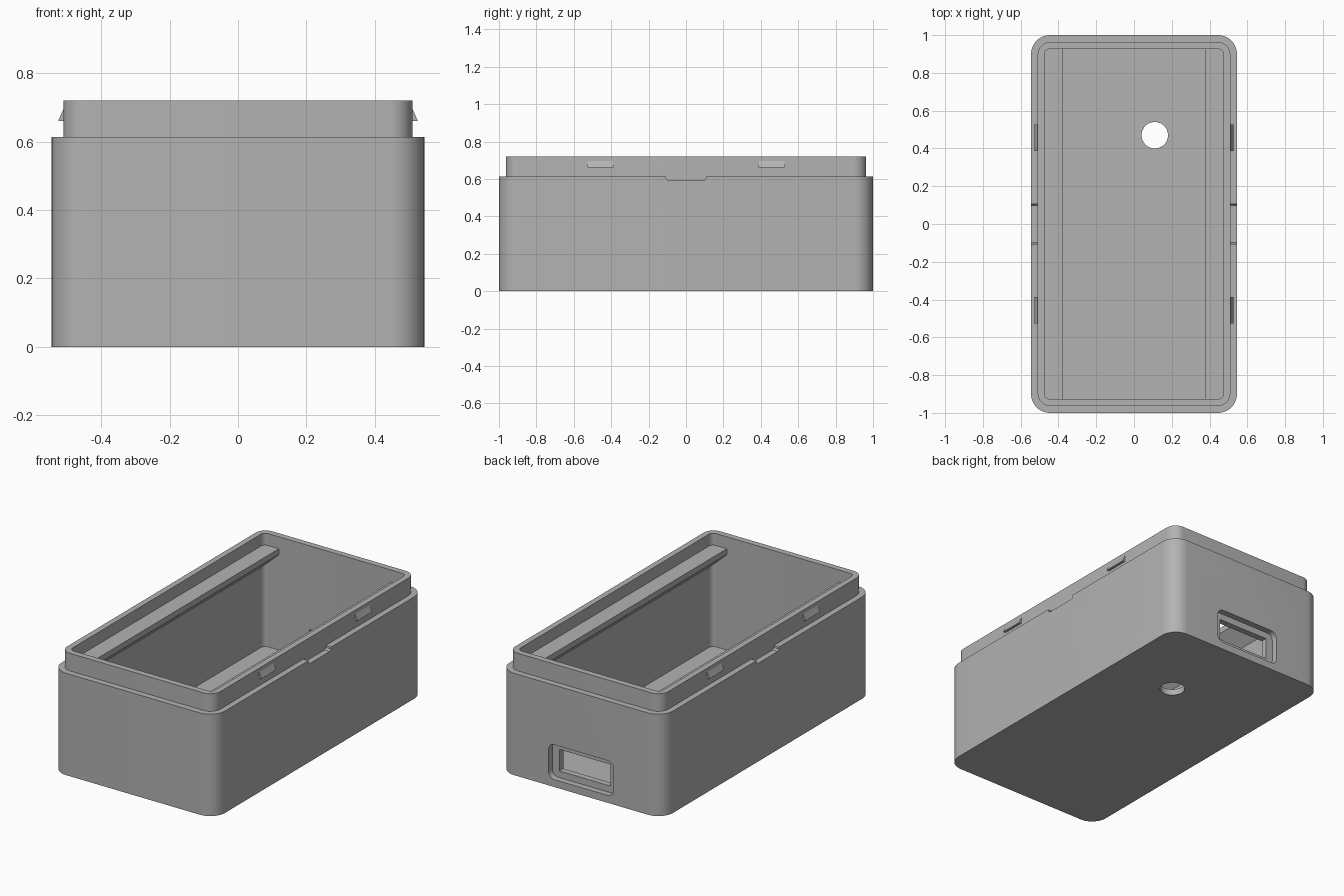
import bpy, bmesh, math

cube = bpy.data.objects.get("Cube")
if cube:
    bpy.data.objects.remove(cube, do_unlink=True)

GREY = (0.45, 0.45, 0.45, 1)
mat = bpy.data.materials.new("plain grey plastic")
mat.use_nodes = True
mat.diffuse_color = GREY
mat.node_tree.nodes["Principled BSDF"].inputs["Base Color"].default_value = GREY


def rounded_rect(hx, hy, r, seg=10):
    """Counter-clockwise outline of a rectangle with round corners."""
    pts = []
    for i, (sx, sy) in enumerate([(1, 1), (-1, 1), (-1, -1), (1, -1)]):
        for k in range(seg + 1):
            a = math.pi / 2 * (i + k / seg)
            pts.append((sx * (hx - r) + r * math.cos(a), sy * (hy - r) + r * math.sin(a)))
    return pts


def loft(name, rings):
    """Closed solid through matching rings of 3D points."""
    bm = bmesh.new()
    loops = [[bm.verts.new(p) for p in ring] for ring in rings]
    n = len(loops[0])
    for a, b in zip(loops, loops[1:]):
        for i in range(n):
            j = (i + 1) % n
            bm.faces.new((a[i], a[j], b[j], b[i]))
    bm.faces.new(loops[0][::-1])
    bm.faces.new(loops[-1])
    bmesh.ops.recalc_face_normals(bm, faces=bm.faces)
    mesh = bpy.data.meshes.new(name)
    bm.to_mesh(mesh)
    bm.free()
    mesh.materials.append(mat)
    ob = bpy.data.objects.new(name, mesh)
    bpy.context.collection.objects.link(ob)
    return ob


def extrude_y(name, profile, y0, y1):
    """Extrude an (x, z) profile along y."""
    return loft(name, [[(x, y, z) for x, z in profile] for y in (y0, y1)])


def cut(target, cutter):
    """Subtract the cutter, then discard it."""
    cutter.hide_render = True
    mod = target.modifiers.new("cut", 'BOOLEAN')
    mod.operation = 'DIFFERENCE'
    mod.solver = 'EXACT'
    mod.object = cutter
    bpy.ops.object.select_all(action='DESELECT')
    bpy.context.view_layer.objects.active = target
    target.select_set(True)
    bpy.ops.object.modifier_apply(modifier=mod.name)
    bpy.data.objects.remove(cutter, do_unlink=True)


# Box shell: outer wall, shoulder, raised lip, then down the inside to the floor
SHOULDER, RIM, FLOOR = 0.614, 0.72, 0.037
outer, lip, inner = (0.545, 1.0, 0.1), (0.51, 0.963, 0.066), (0.475, 0.926, 0.03)
levels = [(outer, 0), (outer, SHOULDER), (lip, SHOULDER),
          (lip, RIM), (inner, RIM), (inner, FLOOR)]
box = loft("box_shell", [[(x, y, z) for x, y in rounded_rect(*size)] for size, z in levels])

# Socket in the back wall: rounded outer recess and a smaller through slot
ZC = 0.15
recess = [(x, z + ZC) for x, z in rounded_rect(0.217, 0.105, 0.04, 6)]
cut(box, extrude_y("recess_cutter", recess, 0.963, 1.1))
slot = [(sx * 0.17, ZC + sz * 0.065) for sx, sz in [(-1, -1), (1, -1), (1, 1), (-1, 1)]]
cut(box, extrude_y("slot_cutter", slot, 0.85, 1.05))

# Round hole through the floor
circle = [(0.11 + 0.07 * math.cos(math.tau * i / 48), 0.47 + 0.07 * math.sin(math.tau * i / 48))
          for i in range(48)]
cut(box, loft("hole_cutter", [[(x, y, z) for x, y in circle] for z in (-0.1, 0.1)]))

for side, label in ((1, "left"), (-1, "right")):
    # Opening notch in the shoulder, with slightly flared ends
    notch = [(-0.097, 0.592), (0.097, 0.592), (0.106, 0.602), (0.106, 0.66),
             (-0.106, 0.66), (-0.106, 0.602)]
    cut(box, loft("notch_cutter", [[(side * x, y, z) for y, z in notch] for x in (0.51, 0.6)]))

    # Inner ledge with a sloping underside
    ledge = [(0.48, 0.648), (0.375, 0.648), (0.375, 0.613), (0.475, 0.52), (0.48, 0.52)]
    extrude_y(label + "_inner_ledge", [(side * x, z) for x, z in ledge], -0.93, 0.93)

    # Wedge-shaped snap clips on the lip
    clip = [(0.505, 0.66), (0.526, 0.66), (0.51, 0.697), (0.505, 0.697)]
    for yc, end in ((-0.457, "front"), (0.457, "back")):
        extrude_y(f"{label}_{end}_snap_clip", [(side * x, z) for x, z in clip],
                  yc - 0.07, yc + 0.07)

# Smooth the round corners, keep the edges sharp
bpy.ops.object.select_all(action='DESELECT')
box.select_set(True)
bpy.context.view_layer.objects.active = box
bpy.ops.object.shade_smooth_by_angle(angle=math.radians(30))
